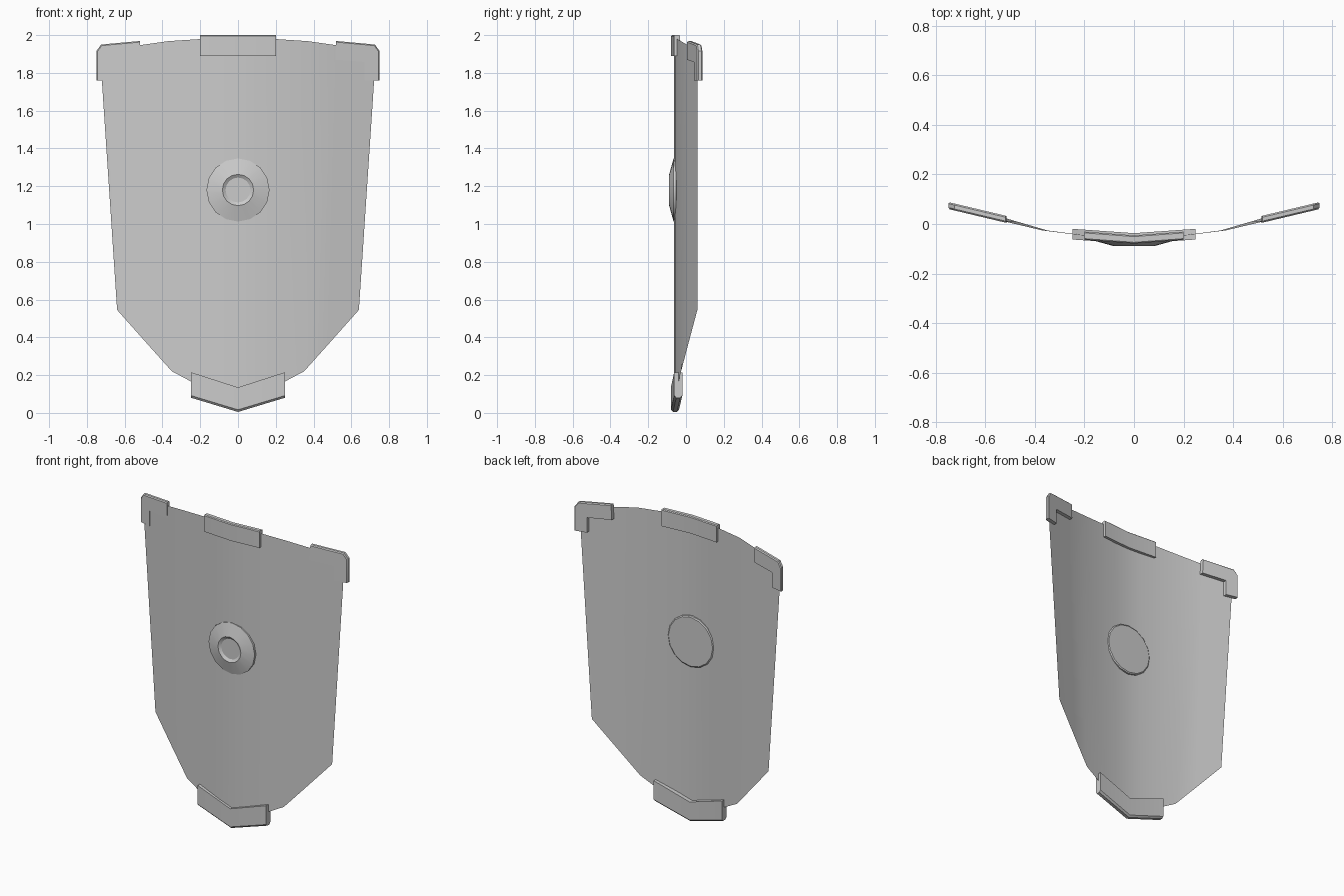
import bpy, bmesh, math

if "Cube" in bpy.data.objects:
    bpy.data.objects.remove(bpy.data.objects["Cube"])


def finish(name, bm, mirror=True, angle=30):
    bmesh.ops.recalc_face_normals(bm, faces=bm.faces)
    me = bpy.data.meshes.new(name)
    bm.to_mesh(me)
    bm.free()
    ob = bpy.data.objects.new(name, me)
    bpy.context.collection.objects.link(ob)
    if mirror:
        mod = ob.modifiers.new("mirror", 'MIRROR')
        mod.use_clip = True
        mod.merge_threshold = 0.0005
    bpy.ops.object.select_all(action='DESELECT')
    ob.select_set(True)
    bpy.context.view_layer.objects.active = ob
    bpy.ops.object.shade_smooth_by_angle(angle=math.radians(angle))
    return ob


def slab(name, outline, outer, y0, slope, thick, bevel=0.009):
    """Half of a trim plate: outline in x,z; y follows the panel slope;
    the listed outer outline edges get softened rims."""
    bm = bmesh.new()
    front = [bm.verts.new((x, y0 + slope * x, z)) for x, z in outline]
    back = [bm.verts.new((x, y0 + slope * x + thick, z)) for x, z in outline]
    bm.faces.new(front)
    bm.faces.new(back[::-1])
    n = len(outline)
    for i in range(n):
        j = (i + 1) % n
        if outline[i][0] == 0 and outline[j][0] == 0:
            continue  # open on the mirror plane
        bm.faces.new((front[i], back[i], back[j], front[j]))
    rims = [bm.edges.get((loop[i], loop[(i + 1) % n]))
            for i in outer for loop in (front, back)]
    bmesh.ops.bevel(bm, geom=rims, offset=bevel, segments=1, affect='EDGES')
    return finish(name, bm)


# Curved shield sheet: columns of (top x, top z, bottom x, bottom z, y)
columns = [(0, 1.983, 0, 0.04, -0.063),
           (0.10, 1.982, 0.095, 0.085, -0.058),
           (0.20, 1.979, 0.19, 0.135, -0.047),
           (0.37, 1.968, 0.35, 0.22, -0.026),
           (0.53, 1.945, 0.48, 0.365, 0.012),
           (0.73, 1.90, 0.64, 0.545, 0.06)]
bm = bmesh.new()
cols = [(bm.verts.new((xt, y, zt)), bm.verts.new((xb, y, zb)))
        for xt, zt, xb, zb, y in columns]
for a, b in zip(cols, cols[1:]):
    bm.faces.new((a[1], b[1], b[0], a[0]))
finish("shield_panel", bm)

# Top centre trim
slab("top_trim", [(0, 1.89), (0.2, 1.89), (0.2, 2.0), (0, 2.0)],
     [2], -0.079, 0.075, 0.033, 0.005)

# Bottom chevron trim
slab("bottom_trim", [(0, 0.005), (0.248, 0.08), (0.248, 0.215), (0, 0.135)],
     [0], -0.08, 0.07, 0.043, 0.011)

# L-shaped corner guards
slab("corner_guards",
     [(0.515, 1.87), (0.67, 1.858), (0.67, 1.76), (0.75, 1.76),
      (0.75, 1.915), (0.725, 1.95), (0.52, 1.969)],
     [3, 4, 5], -0.118, 0.238, 0.028, 0.006)

# Round boss with a dished centre: profile of (radius, y)
profile = [(0.160, -0.047), (0.167, -0.052), (0.167, -0.066),
           (0.083, -0.089), (0.066, -0.078)]
N = 16
bm = bmesh.new()
rings = [[bm.verts.new((r * math.cos(2 * math.pi * i / N), y,
                        1.18 + r * math.sin(2 * math.pi * i / N)))
          for i in range(N)] for r, y in profile]
for a, b in zip(rings, rings[1:]):
    for i in range(N):
        j = (i + 1) % N
        bm.faces.new((a[i], a[j], b[j], b[i]))
bm.faces.new(rings[0])
bm.faces.new(rings[-1])
finish("boss", bm, mirror=False, angle=25)
